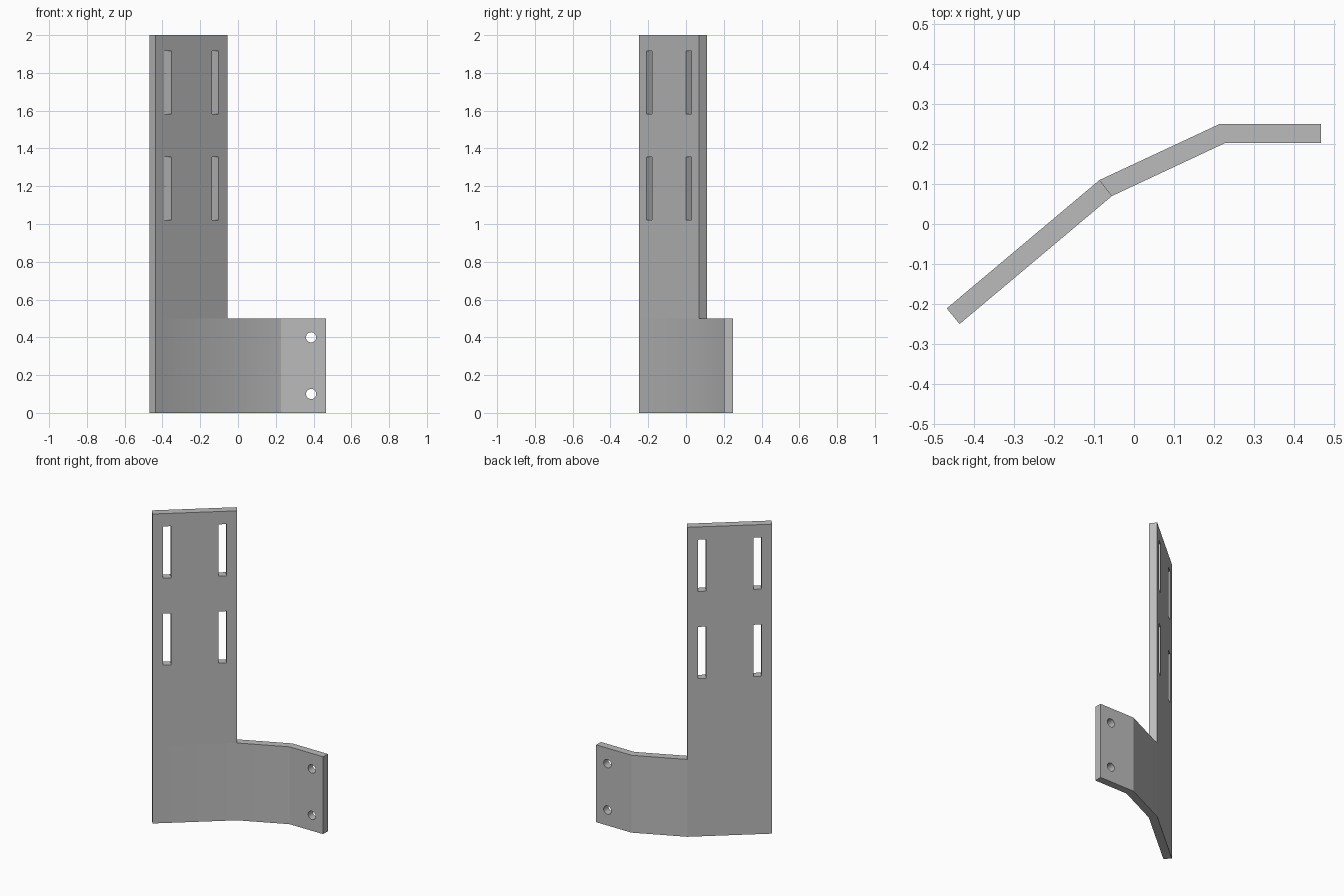
import bpy, bmesh
from math import radians, atan2
from mathutils import Matrix, Vector

if "Cube" in bpy.data.objects:
    bpy.data.objects.remove(bpy.data.objects["Cube"])

HEIGHT, FLANGE_HEIGHT = 2.0, 0.5
# Bent sheet in plan: matching points on the back and front surfaces
BACK = [(-0.468, -0.211), (-0.086, 0.110), (0.214, 0.25), (0.467, 0.25)]
FRONT = [(-0.436, -0.25), (-0.055, 0.070), (0.227, 0.202), (0.467, 0.202)]

steel = bpy.data.materials.new("grey steel")
steel.use_nodes = True
GREY = (0.5, 0.5, 0.5, 1)
steel.diffuse_color = GREY
steel.node_tree.nodes["Principled BSDF"].inputs["Base Color"].default_value = GREY


def extrude_up(bm, faces, height):
    """Extrude faces upwards and return the new top faces."""
    geom = bmesh.ops.extrude_face_region(bm, geom=faces)["geom"]
    verts = [g for g in geom if isinstance(g, bmesh.types.BMVert)]
    bmesh.ops.translate(bm, verts=verts, vec=(0, 0, height))
    return [g for g in geom if isinstance(g, bmesh.types.BMFace)]


def make_object(name, bm):
    bmesh.ops.recalc_face_normals(bm, faces=bm.faces)
    mesh = bpy.data.meshes.new(name)
    bm.to_mesh(mesh)
    bm.free()
    mesh.materials.append(steel)
    obj = bpy.data.objects.new(name, mesh)
    bpy.context.collection.objects.link(obj)
    return obj


# Bracket: low bent strip, with the first panel carried up to full height
bm = bmesh.new()
back = [bm.verts.new((x, y, 0)) for x, y in BACK]
front = [bm.verts.new((x, y, 0)) for x, y in FRONT]
base = [bm.faces.new((front[i], front[i + 1], back[i + 1], back[i])) for i in range(3)]
tops = extrude_up(bm, base, FLANGE_HEIGHT)
panel_top = min(tops, key=lambda f: f.calc_center_median().x)
extrude_up(bm, [panel_top], HEIGHT - FLANGE_HEIGHT)
bracket = make_object("bent_bracket", bm)

# Cutters: four upright slots square to the tall panel, two round flange holes
bm = bmesh.new()
start, end = Vector(FRONT[0]), Vector(FRONT[1])
along = end - start
turn = Matrix.Rotation(atan2(along.y, along.x), 4, 'Z')
for distance in (0.086, along.length - 0.086):
    x, y = start + along.normalized() * distance
    for z in (1.187, 1.75):
        size = Matrix.Diagonal((0.047, 0.3, 0.334, 1))
        bmesh.ops.create_cube(bm, size=1, matrix=Matrix.Translation((x, y, z)) @ turn @ size)
for z in (0.1, 0.4):
    place = Matrix.Translation((0.387, 0.226, z)) @ Matrix.Rotation(radians(90), 4, 'X')
    bmesh.ops.create_cone(bm, cap_ends=True, segments=32, radius1=0.027, radius2=0.027,
                          depth=0.2, matrix=place)
cutter = make_object("hole_cutter", bm)
cutter.hide_render = True
cutter.hide_set(True)

cut = bracket.modifiers.new("holes", 'BOOLEAN')
cut.operation = 'DIFFERENCE'
cut.solver = 'EXACT'
cut.object = cutter

# Apply the cut and drop the helper, then keep bends crisp and holes round
bpy.context.view_layer.objects.active = bracket
bracket.select_set(True)
bpy.ops.object.modifier_apply(modifier=cut.name)
bpy.data.objects.remove(cutter)
bpy.ops.object.shade_smooth_by_angle(angle=radians(15))
